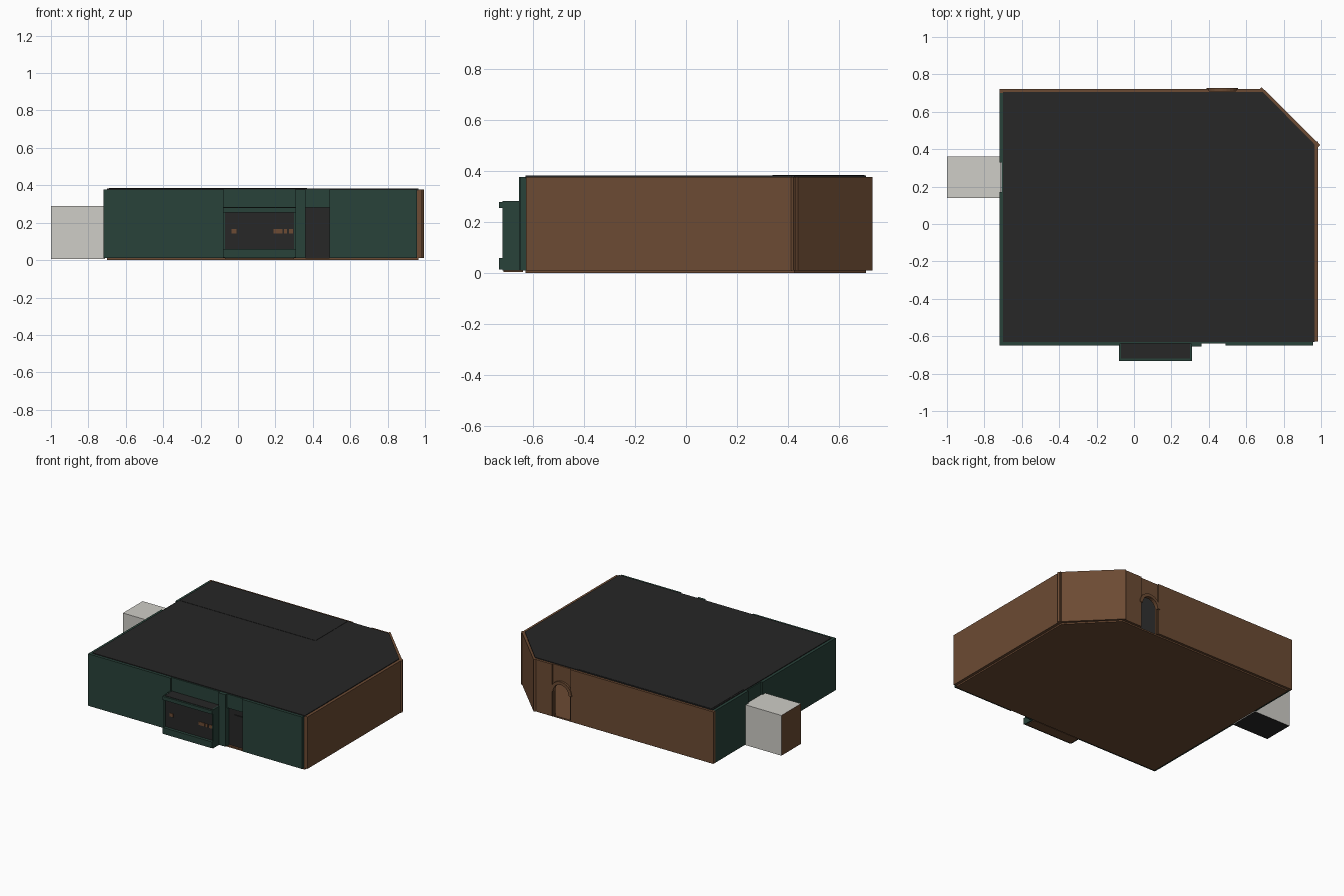
import bpy, bmesh, math
from mathutils import Vector

if "Cube" in bpy.data.objects:
    bpy.data.objects.remove(bpy.data.objects["Cube"])


def mat(name, r, g, b):
    m = bpy.data.materials.new(name)
    m.diffuse_color = (r, g, b, 1)
    m.use_nodes = True
    m.node_tree.nodes["Principled BSDF"].inputs["Base Color"].default_value = m.diffuse_color
    return m


GREEN = mat("dark green paint", 0.022, 0.055, 0.042)
BROWN = mat("brown brick", 0.15, 0.07, 0.033)
BLACK = mat("charcoal", 0.02, 0.02, 0.02)
WHITE = mat("pale plaster", 0.62, 0.61, 0.57)


def prism(name, pts, direction, m):
    """Extrude a closed 3D outline along a direction."""
    bm = bmesh.new()
    f = bm.faces.new([bm.verts.new(p) for p in pts])
    ext = bmesh.ops.extrude_face_region(bm, geom=[f], use_keep_orig=True)
    vs = [e for e in ext["geom"] if isinstance(e, bmesh.types.BMVert)]
    bmesh.ops.translate(bm, verts=vs, vec=Vector(direction))
    bmesh.ops.recalc_face_normals(bm, faces=bm.faces)
    me = bpy.data.meshes.new(name)
    bm.to_mesh(me)
    bm.free()
    me.materials.append(m)
    ob = bpy.data.objects.new(name, me)
    bpy.context.collection.objects.link(ob)
    return ob


def box(name, x, y, z, m):
    pts = [(x[0], y[0], z[0]), (x[1], y[0], z[0]), (x[1], y[1], z[0]), (x[0], y[1], z[0])]
    return prism(name, pts, (0, 0, z[1] - z[0]), m)


Z = (0.01, 0.378)       # wall height
FY = (-0.65, -0.625)    # front wall depth
BY = (0.70, 0.722)      # back wall depth
LX = (-0.72, -0.69)     # left wall depth

# Floor and roof share a footprint with one cut corner
foot = [(-0.70, -0.63), (0.965, -0.63), (0.965, 0.425), (0.69, 0.705), (-0.70, 0.705)]
prism("floor", [(x, y, 0) for x, y in foot], (0, 0, 0.01), BROWN)
prism("roof", [(x, y, 0.372) for x, y in foot], (0, 0, 0.011), BLACK)
box("back_room_roof", (-0.69, 0.37), (0.34, 0.70), (0.37, 0.385), BLACK)

# Brown walls
box("right_wall", (0.958, 0.985), (-0.627, 0.44), Z, BROWN)
box("back_wall_long", (-0.72, 0.40), BY, Z, BROWN)
box("back_wall_short", (0.545, 0.69), BY, Z, BROWN)
prism("corner_wall", [(0.664, 0.715, 0.01), (0.682, 0.732, 0.01),
                      (0.995, 0.422, 0.01), (0.977, 0.405, 0.01)], (0, 0, 0.368), BROWN)

# Arched back doorway
cx, r, spring = 0.4725, 0.062, 0.19


def arc(rad):
    return [(cx + rad * math.cos(math.pi * i / 12), spring + rad * math.sin(math.pi * i / 12))
            for i in range(13)]


inner = [(cx + r, 0.01)] + arc(r) + [(cx - r, 0.01)]
outer = [(0.40, 0.01), (0.40, 0.378), (0.545, 0.378), (0.545, 0.01)]
prism("back_door_arch", [(x, 0.70, z) for x, z in inner + outer], (0, 0.012, 0), BROWN)
rim = arc(r) + arc(r + 0.022)[::-1]
prism("arch_rim", [(x, 0.705, z) for x, z in rim], (0, 0.022, 0), BROWN)

# Inner partition of the back room
box("partition_front", (-0.69, 0.37), (0.34, 0.35), (0.01, 0.372), BLACK)
box("partition_side", (0.36, 0.37), (0.34, 0.70), (0.01, 0.372), BLACK)

# Green left wall with a set-back panel over the side porch
box("left_wall_front", LX, (-0.65, 0.17), Z, GREEN)
box("left_wall_back", LX, (0.33, 0.70), Z, GREEN)
box("left_panel", (-0.708, -0.69), (0.17, 0.33), Z, GREEN)

# Side porch: pale box, brown end, dark underside
porch = box("side_porch", (-1.0, -0.712), (0.14, 0.36), (0.005, 0.29), WHITE)
porch.data.materials.append(BROWN)
porch.data.materials.append(BLACK)
for p in porch.data.polygons:
    if p.normal.x < -0.5:
        p.material_index = 1
    elif p.normal.z < -0.5:
        p.material_index = 2

# Green front wall
box("front_wall_left", (-0.72, -0.075), FY, Z, GREEN)
box("front_pillar", (0.305, 0.36), (-0.655, -0.625), Z, GREEN)
box("front_wall_right", (0.49, 0.958), FY, Z, GREEN)
box("panel_over_window", (-0.075, 0.305), (-0.638, -0.625), (0.27, 0.378), GREEN)
box("panel_over_door", (0.36, 0.49), (-0.638, -0.625), (0.28, 0.378), GREEN)

# Recessed front door
box("front_door", (0.36, 0.49), (-0.615, -0.60), (0.01, 0.29), BLACK)
box("door_leaf", (0.405, 0.49), (-0.622, -0.614), (0.02, 0.235), BLACK)
box("door_frame", (0.355, 0.362), (-0.64, -0.60), (0.01, 0.29), GREEN)

# Bay window
box("bay_base", (-0.08, 0.31), (-0.72, -0.64), (0.01, 0.06), GREEN)
box("bay_underside", (-0.07, 0.30), (-0.715, -0.64), (0.005, 0.0105), BROWN)
box("bay_sill", (-0.08, 0.31), (-0.733, -0.715), (0.015, 0.06), GREEN)
box("bay_lintel", (-0.08, 0.31), (-0.733, -0.715), (0.255, 0.28), GREEN)
box("bay_top", (-0.075, 0.305), (-0.72, -0.635), (0.255, 0.283), BLACK)
box("bay_glass", (-0.07, 0.30), (-0.712, -0.70), (0.055, 0.26), BLACK)
for i, x in enumerate((-0.08, 0.30)):
    box(f"bay_side_{i}", (x, x + 0.01), (-0.72, -0.64), (0.01, 0.284), GREEN)

# Small brown plates on the glass
for i, (a, b) in enumerate(((-0.035, -0.007), (0.19, 0.238), (0.245, 0.262), (0.272, 0.295))):
    box(f"glass_plate_{i}", (a, b), (-0.715, -0.711), (0.143, 0.166), BROWN)
